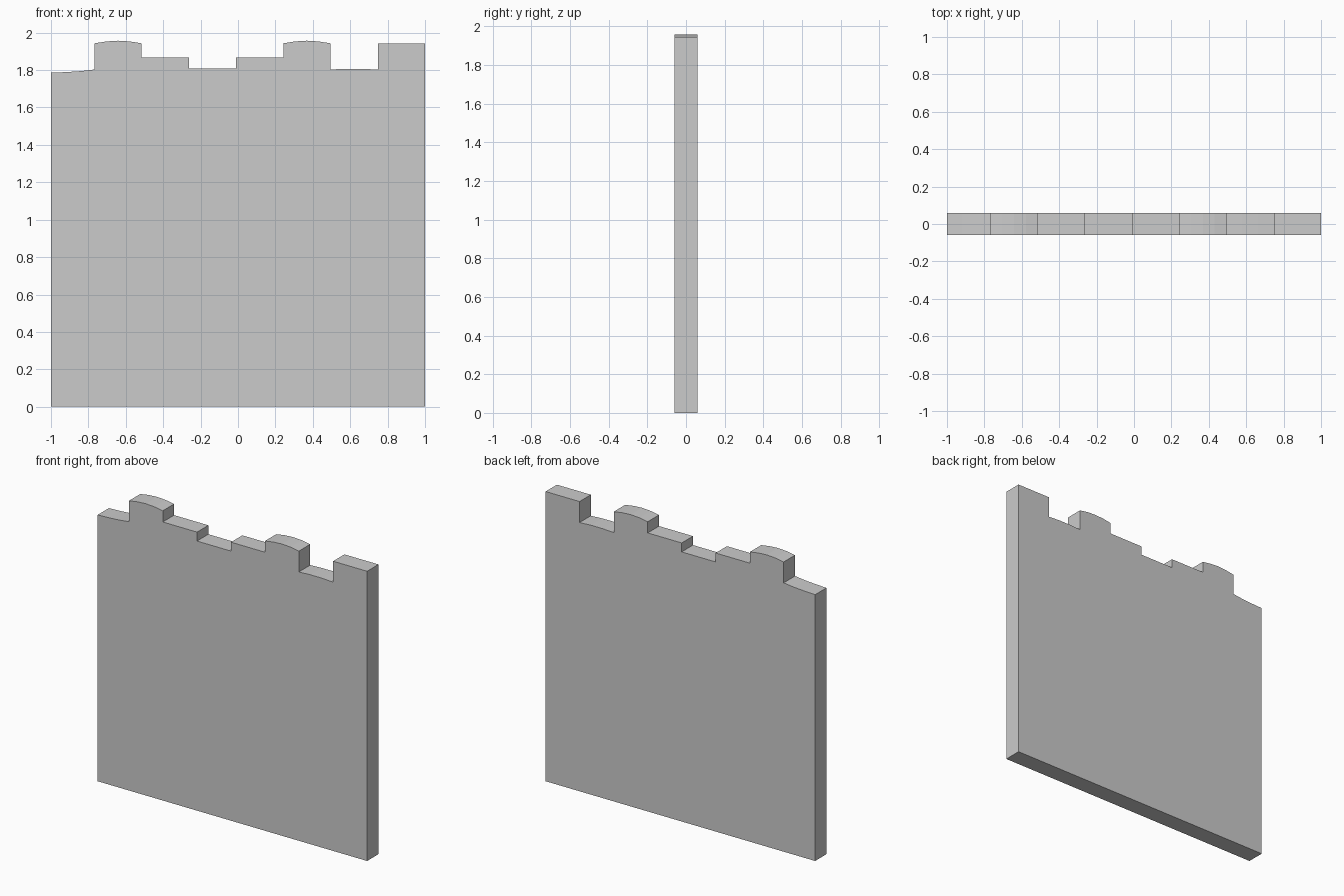
import bpy, bmesh

if "Cube" in bpy.data.objects:
    bpy.data.objects.remove(bpy.data.objects["Cube"])

HALF_DEPTH = 0.06

# Top edge of each board, left to right: (right end x, heights evenly spaced along it)
ARCH = [1.943, 1.953, 1.957, 1.953, 1.943]
boards = [
    (-0.767, [1.786, 1.789, 1.794, 1.803]),
    (-0.516, ARCH),
    (-0.262, [1.868, 1.868]),
    (-0.010, [1.808, 1.808]),
    (0.242, [1.868, 1.868]),
    (0.494, ARCH),
    (0.748, [1.803, 1.807, 1.807, 1.802]),
    (1.0, [1.943, 1.943]),
]

# Outline of the panel in the x-z plane
outline = [(1.0, 0.0), (-1.0, 0.0)]
left = -1.0
for right, heights in boards:
    n = len(heights) - 1
    outline += [(left + (right - left) * i / n, h) for i, h in enumerate(heights)]
    left = right

# Extrude the outline through the thickness
bm = bmesh.new()
face = bm.faces.new([bm.verts.new((x, -HALF_DEPTH, z)) for x, z in outline])
result = bmesh.ops.extrude_face_region(bm, geom=[face], use_keep_orig=True)
moved = [v for v in result["geom"] if isinstance(v, bmesh.types.BMVert)]
bmesh.ops.translate(bm, verts=moved, vec=(0, 2 * HALF_DEPTH, 0))
bmesh.ops.recalc_face_normals(bm, faces=bm.faces[:])

mesh = bpy.data.meshes.new("fence_panel")
bm.to_mesh(mesh)
bm.free()
bpy.context.collection.objects.link(bpy.data.objects.new("fence_panel", mesh))
